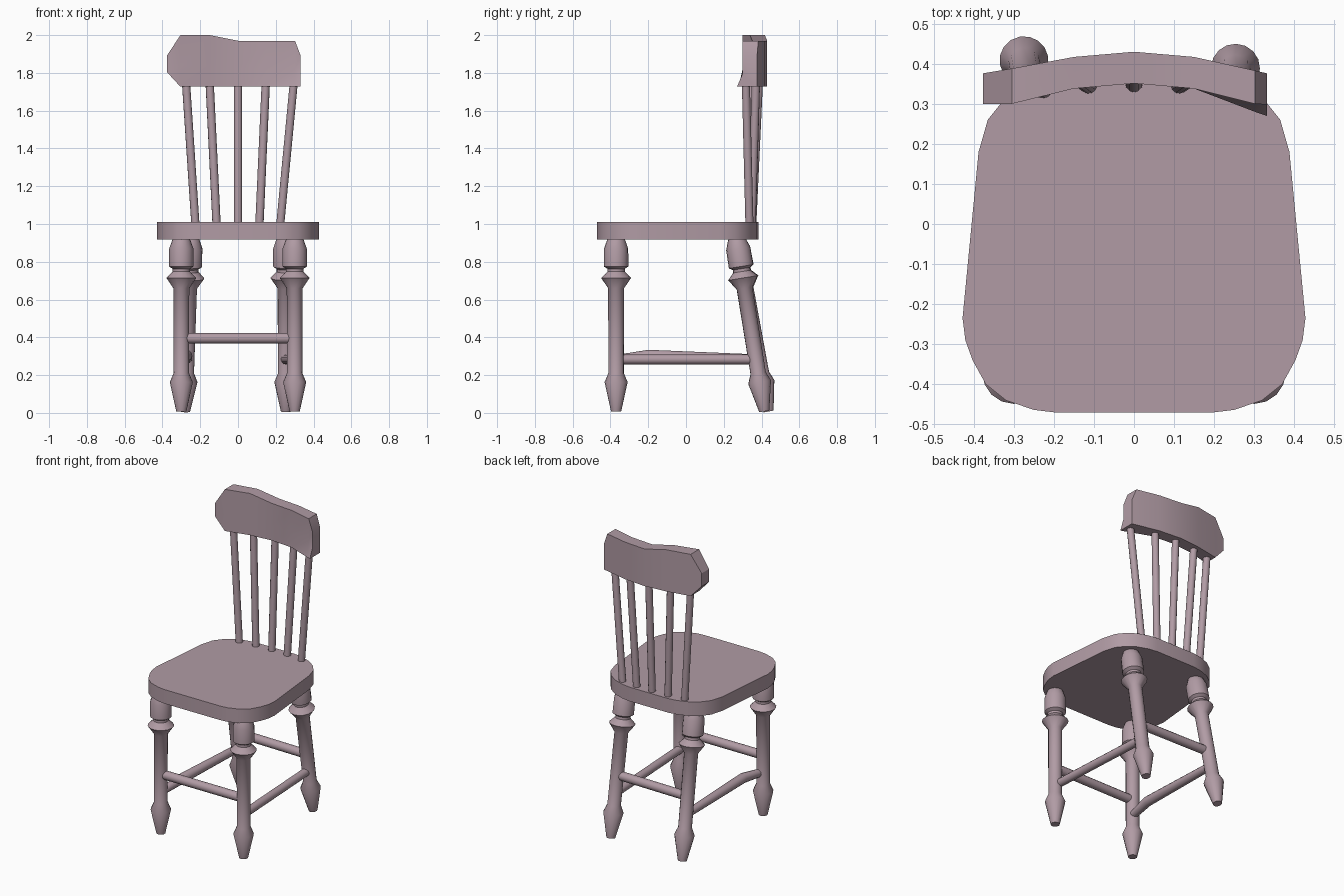
import bpy, bmesh, math
from mathutils import Vector

if "Cube" in bpy.data.objects:
    bpy.data.objects.remove(bpy.data.objects["Cube"])

# Mauve-brown paint shared by every part
paint = bpy.data.materials.new("mauve_paint")
paint.diffuse_color = (0.44, 0.33, 0.375, 1)
paint.use_nodes = True
paint.node_tree.nodes["Principled BSDF"].inputs["Base Color"].default_value = paint.diffuse_color


def finish(name, bm, angle=35):
    bmesh.ops.recalc_face_normals(bm, faces=bm.faces)
    for f in bm.faces:
        f.smooth = True
    me = bpy.data.meshes.new(name)
    bm.to_mesh(me)
    bm.free()
    me.set_sharp_from_angle(angle=math.radians(angle))
    me.materials.append(paint)
    ob = bpy.data.objects.new(name, me)
    bpy.context.collection.objects.link(ob)
    return ob


def skin(bm, rings):
    """Bridge equal-length rings of points and cap both ends."""
    rings = [[bm.verts.new(p) for p in r] for r in rings]
    n = len(rings[0])
    for a, b in zip(rings, rings[1:]):
        for i in range(n):
            j = (i + 1) % n
            bm.faces.new((a[i], a[j], b[j], b[i]))
    bm.faces.new(rings[0])
    bm.faces.new(rings[-1])


def turned(name, centres, radii, sides=16):
    """Round part: rings perpendicular to the line from first to last centre."""
    centres = [Vector(c) for c in centres]
    rot = (centres[-1] - centres[0]).to_track_quat('Z', 'Y')
    rings = []
    for c, r in zip(centres, radii):
        rings.append([c + rot @ Vector((r * math.cos(t), r * math.sin(t), 0))
                      for t in (2 * math.pi * k / sides for k in range(sides))])
    bm = bmesh.new()
    skin(bm, rings)
    return finish(name, bm)


# Seat: rounded trapezoid slab
half = [(0.2, -0.47), (0.25, -0.464), (0.32, -0.44), (0.37, -0.40), (0.403, -0.34),
        (0.421, -0.29), (0.428, -0.235), (0.388, 0.18), (0.365, 0.26), (0.325, 0.31),
        (0.27, 0.35), (0.20, 0.375), (0.14, 0.384)]
outline = half + [(-x, y) for x, y in reversed(half)]
bm = bmesh.new()
skin(bm, [[(x, y, z) for x, y in outline] for z in (0.918, 1.01)])
finish("seat", bm)

# Turned legs: (height, radius) profile along a straight axis
profile = [(0.935, 0.038), (0.915, 0.048), (0.87, 0.064), (0.775, 0.065), (0.763, 0.046),
           (0.748, 0.046), (0.714, 0.079), (0.66, 0.042), (0.21, 0.041),
           (0.163, 0.061), (0.008, 0.027)]


def leg(name, top, foot):
    a, b = Vector((*top, 0.92)), Vector((*foot, 0.005))
    pts = [b.lerp(a, (z - 0.005) / 0.915) for z, r in profile]
    turned(name, pts, [r for z, r in profile])


for s, side in ((-1, "left"), (1, "right")):
    leg("front_leg_" + side, (s * 0.30, -0.37), (s * 0.30, -0.37))
leg("back_leg_left", (-0.25, 0.268), (-0.28, 0.438))
leg("back_leg_right", (0.25, 0.268), (0.254, 0.415))

# Stretchers
turned("front_stretcher", [(-0.28, -0.37, 0.395), (0.28, -0.37, 0.395)], [0.028] * 2, 12)
turned("back_stretcher", [(-0.26, 0.362, 0.395), (0.245, 0.352, 0.395)], [0.028] * 2, 12)
turned("side_stretcher_right", [(0.29, -0.35, 0.283), (0.252, 0.36, 0.283)],
       [0.026] * 2, 12)
turned("side_stretcher_left", [(-0.29, -0.35, 0.285), (-0.273, -0.2, 0.303),
                               (-0.268, 0.37, 0.285)], [0.025, 0.031, 0.025], 12)

# Back spindles: (bottom x, bottom y, top x, top y)
for i, (x0, y0, x1, y1) in enumerate([(-0.225, 0.336, -0.275, 0.345),
                                      (-0.113, 0.347, -0.15, 0.374),
                                      (0, 0.350, 0, 0.385),
                                      (0.113, 0.347, 0.147, 0.37),
                                      (0.223, 0.336, 0.295, 0.317)]):
    turned(f"spindle_{i + 1}", [(x0, y0, 0.99), (x1, y1, 1.745)], [0.022] * 2, 12)

# Curved top rail: x, bottom z, top z, front y at bottom, front y at top, back y
rail = [(-0.377, 1.805, 1.89, 0.30, 0.30, 0.376),
        (-0.305, 1.727, 2.0, 0.30, 0.30, 0.388),
        (-0.15, 1.727, 2.0, 0.338, 0.338, 0.417),
        (0, 1.727, 1.97, 0.351, 0.351, 0.43),
        (0.15, 1.727, 1.97, 0.338, 0.338, 0.417),
        (0.302, 1.727, 1.97, 0.28, 0.30, 0.383),
        (0.332, 1.727, 1.89, 0.27, 0.298, 0.376)]
bm = bmesh.new()
skin(bm, [[(x, f0, z0), (x, f1, z0 + (z1 - z0) * 0.4), (x, f1, z1),
           (x, b, z1), (x, b, z0)] for x, z0, z1, f0, f1, b in rail])
finish("top_rail", bm, 30)
